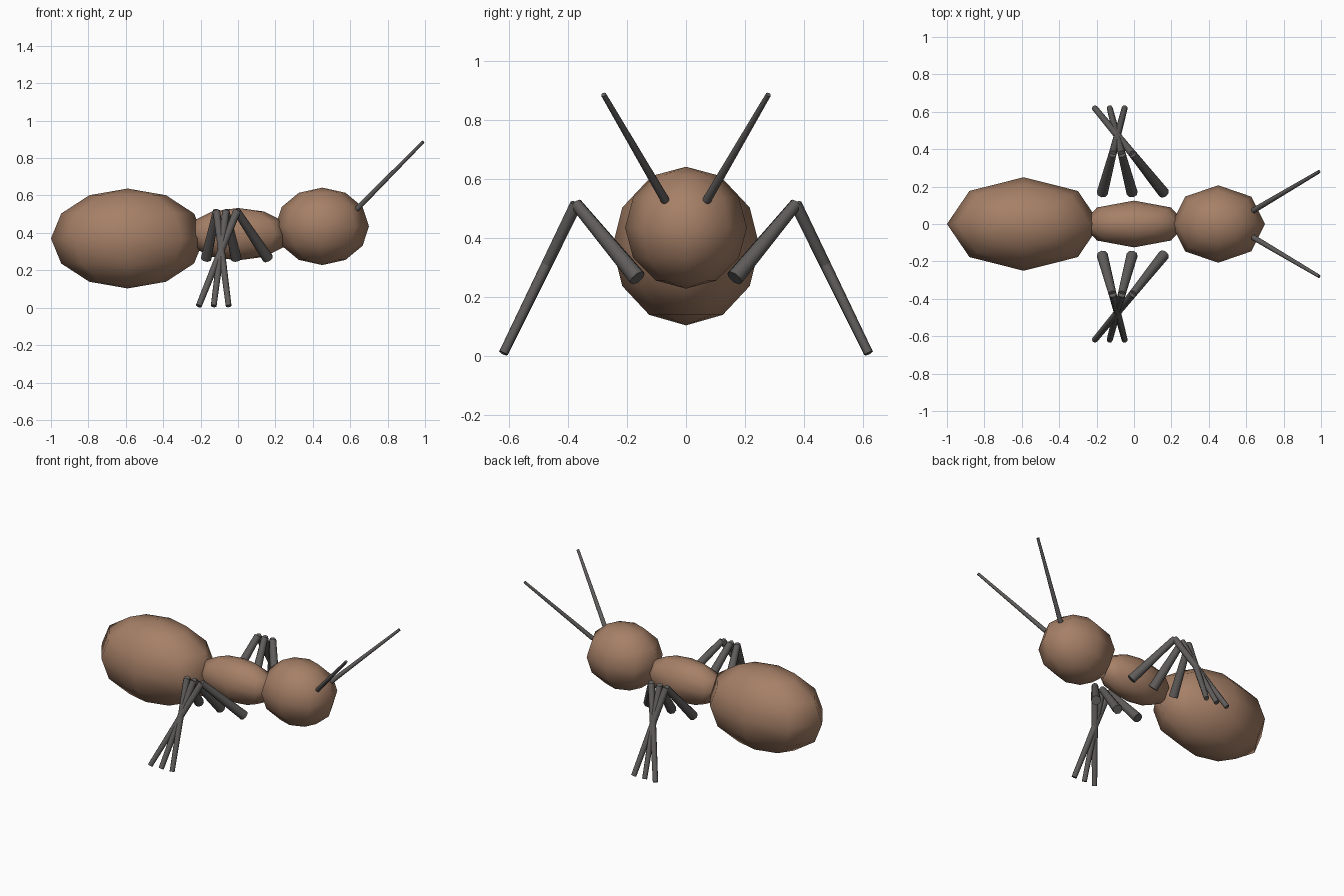
import bpy
import math
from mathutils import Vector

cube = bpy.data.objects.get("Cube")
if cube:
    bpy.data.objects.remove(cube, do_unlink=True)


def make_material(name, color):
    mat = bpy.data.materials.new(name)
    mat.use_nodes = True
    mat.diffuse_color = color
    mat.node_tree.nodes["Principled BSDF"].inputs["Base Color"].default_value = color
    return mat


brown = make_material("brown shell", (0.38, 0.215, 0.135, 1))
grey = make_material("dark grey limb", (0.115, 0.108, 0.105, 1))


def body_part(name, center, radii):
    """Low-poly ellipsoid with upright poles."""
    bpy.ops.mesh.primitive_uv_sphere_add(segments=8, ring_count=6, radius=1, location=center)
    obj = bpy.context.object
    obj.name = name
    obj.scale = radii
    bpy.ops.object.transform_apply(location=False, rotation=False, scale=True)
    bpy.ops.object.shade_smooth()
    obj.data.materials.append(brown)


def rod(name, start, end, r_start, r_end):
    """Tapered eight-sided rod between two points."""
    start, end = Vector(start), Vector(end)
    axis = end - start
    bpy.ops.mesh.primitive_cone_add(vertices=8, radius1=r_start, radius2=r_end,
                                    depth=axis.length, location=(start + end) / 2)
    obj = bpy.context.object
    obj.name = name
    obj.rotation_euler = axis.to_track_quat("Z", "Y").to_euler()
    bpy.ops.object.shade_smooth_by_angle(angle=math.radians(50))
    obj.data.materials.append(grey)


# Three body segments along x
body_part("abdomen", (-0.59, 0, 0.37), (0.41, 0.25, 0.267))
body_part("thorax", (0, 0, 0.393), (0.28, 0.125, 0.14))
body_part("head", (0.45, 0, 0.435), (0.25, 0.207, 0.207))

# Hip, knee and foot x for each leg
legs = {"rear": (-0.17, -0.115, -0.05),
        "middle": (-0.01, -0.065, -0.13),
        "fore": (0.16, -0.006, -0.21)}

# Legs and antennae, mirrored across the body
for side, label in ((1, "far"), (-1, "near")):
    for pos, (hip_x, knee_x, foot_x) in legs.items():
        hip = (hip_x, side * 0.165, 0.264)
        knee = (knee_x, side * 0.373, 0.515)
        foot = (foot_x, side * 0.62, 0.009)
        rod(f"{pos}_thigh_{label}", hip, knee, 0.03, 0.021)
        rod(f"{pos}_shin_{label}", knee, foot, 0.021, 0.016)
    rod(f"antenna_{label}", (0.635, side * 0.07, 0.527),
        (0.99, side * 0.28, 0.887), 0.015, 0.009)
